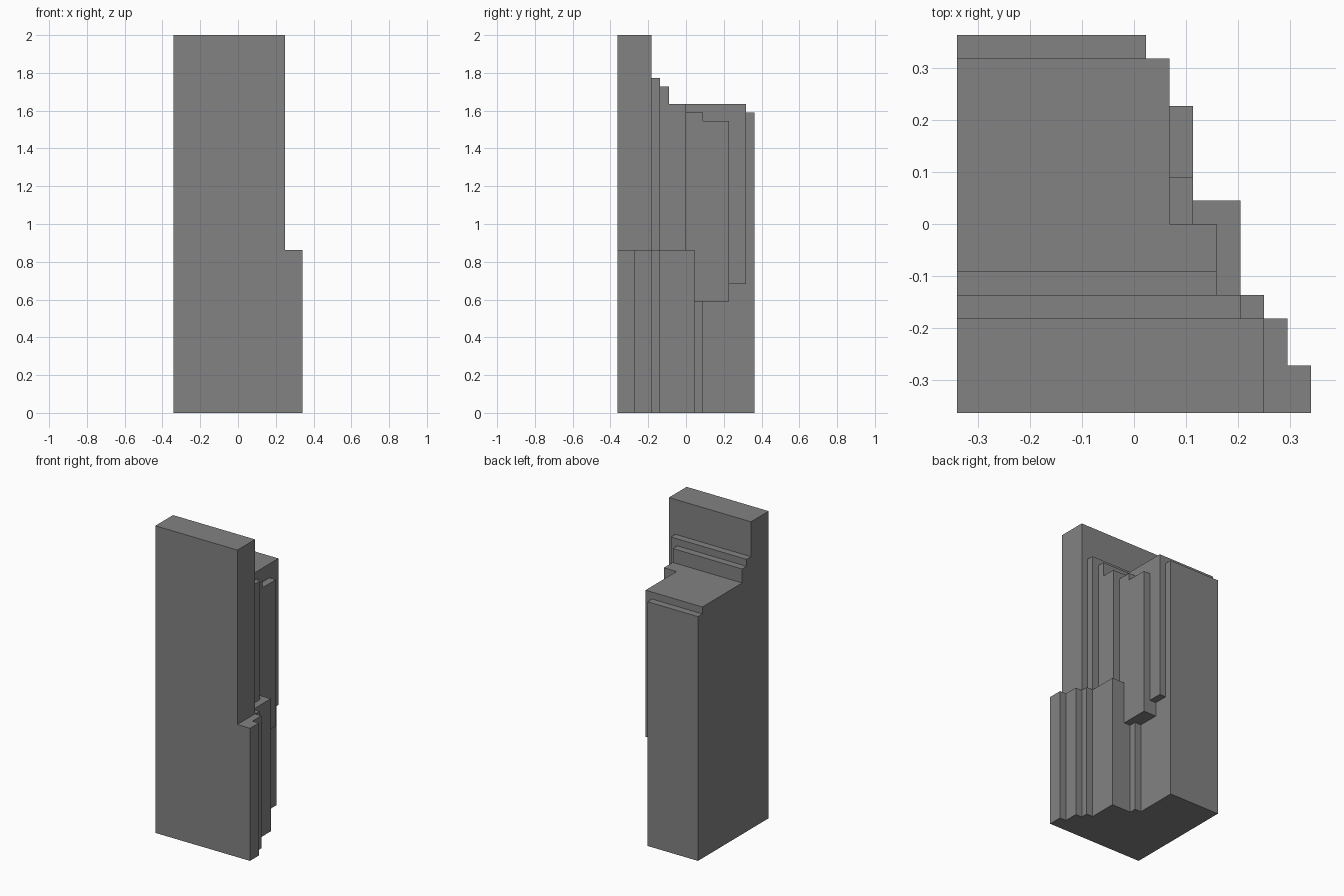
import bpy
import bmesh
import math
from mathutils import Vector

if "Cube" in bpy.data.objects:
    bpy.data.objects.remove(bpy.data.objects["Cube"])

# All steps sit on one module; the block is 15 wide, 16 deep and 44 high
UNIT = 2 / 44
ORIGIN = Vector((7.5, 8, 0))

grey = bpy.data.materials.new("plain_grey")
grey.use_nodes = True
colour = (0.225, 0.225, 0.225, 1)
grey.diffuse_color = colour
grey.node_tree.nodes["Principled BSDF"].inputs["Base Color"].default_value = colour


def step(name, width, depth, bottom, top):
    """Box growing from the front left corner, measured in modules."""
    bm = bmesh.new()
    bmesh.ops.create_cube(bm, size=1)
    size = Vector((width, depth, top - bottom))
    for v in bm.verts:
        corner = Vector([size[i] * (v.co[i] + 0.5) for i in range(3)])
        v.co = (corner + Vector((0, 0, bottom)) - ORIGIN) * UNIT
    mesh = bpy.data.meshes.new(name)
    bm.to_mesh(mesh)
    bm.free()
    obj = bpy.data.objects.new(name, mesh)
    bpy.context.collection.objects.link(obj)
    return obj


# Tall front slab that everything else is fused to
block = step("stepped_block", 13, 4, 0, 44)

parts = [
    # Lower side steps, level on top
    ("lower_outer_step", 15, 2, 0, 19),
    ("lower_second_step", 14, 4, 0, 19),
    ("lower_third_step", 13, 5, 0, 19),
    ("lower_inner_step", 12, 9, 0, 19),
    # Upper ledges behind the slab
    ("upper_ledge", 12, 5, 0, 39),
    ("lower_ledge", 11, 6, 0, 38),
    ("middle_body", 11, 8, 0, 36),
    # Hanging side bay and the post under it
    ("bay_front", 10, 10, 13, 35),
    ("bay_back", 10, 13, 13, 34),
    ("bay_post", 9, 10, 0, 36),
    ("hanging_rear_step", 9, 15, 15, 36),
    # Rear body
    ("rear_body", 8, 15, 0, 36),
    ("rear_face", 8, 16, 0, 35),
]

# Fuse each part into the block
for part in parts:
    helper = step(*part)
    helper.hide_render = True
    union = block.modifiers.new("union", "BOOLEAN")
    union.operation = "UNION"
    union.solver = "EXACT"
    union.object = helper
    bpy.context.view_layer.update()
    graph = bpy.context.evaluated_depsgraph_get()
    fused = bpy.data.meshes.new_from_object(block.evaluated_get(graph))
    block.modifiers.remove(union)
    block.data = fused
    bpy.data.objects.remove(helper)

# Merge coplanar faces and keep flat shading
bm = bmesh.new()
bm.from_mesh(block.data)
bmesh.ops.remove_doubles(bm, verts=bm.verts, dist=UNIT / 100)
bmesh.ops.dissolve_limit(bm, angle_limit=math.radians(1),
                         verts=bm.verts, edges=bm.edges)
bmesh.ops.recalc_face_normals(bm, faces=bm.faces)
for face in bm.faces:
    face.smooth = False
    face.material_index = 0
bm.to_mesh(block.data)
bm.free()
block.data.name = "stepped_block"
block.data.materials.clear()
block.data.materials.append(grey)
